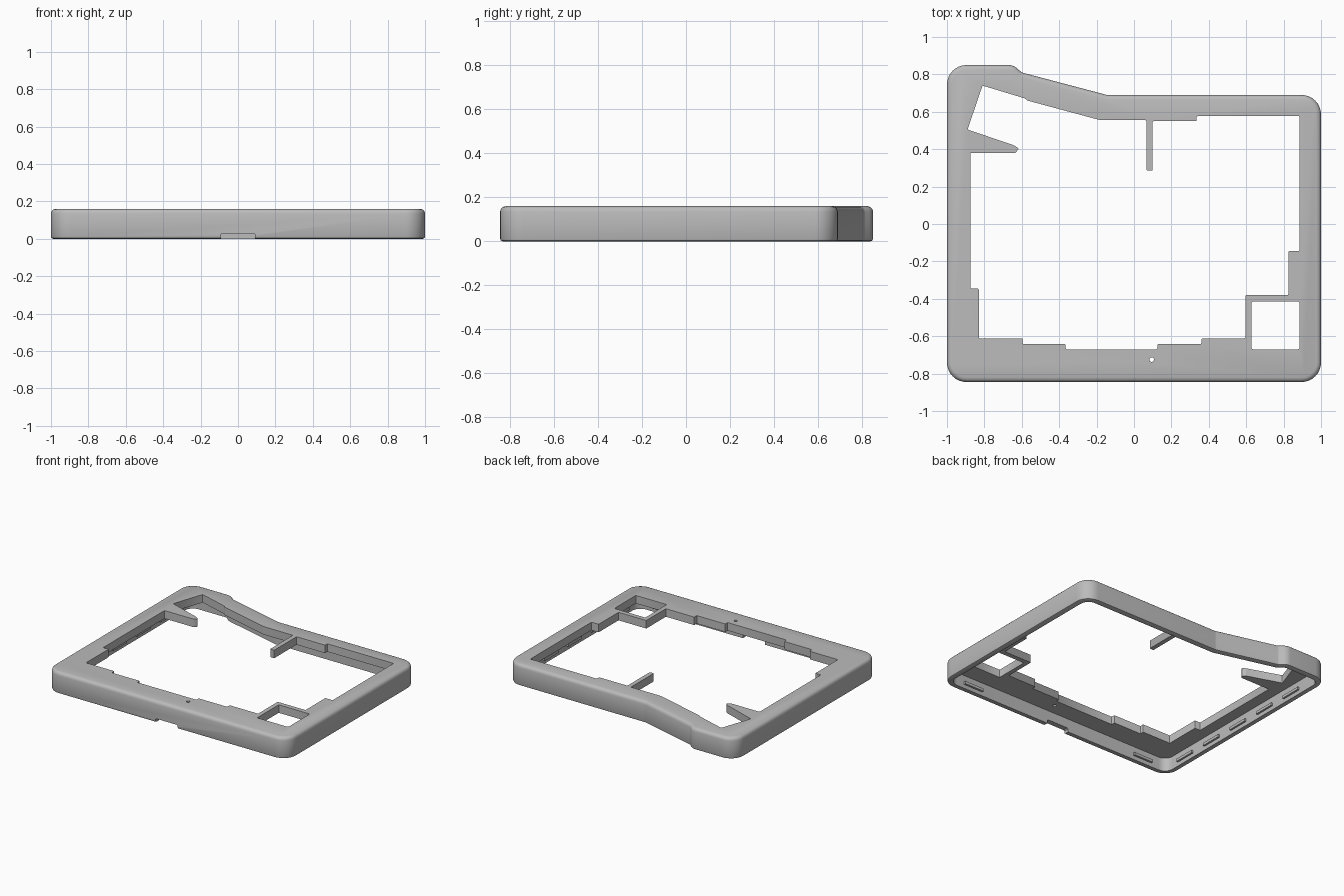
import bpy, bmesh, math
from mathutils import Vector

if "Cube" in bpy.data.objects:
    bpy.data.objects.remove(bpy.data.objects["Cube"])

HEIGHT, PLATE_Z, WALL = 0.16, 0.1, 0.04

grey = bpy.data.materials.new("matte grey plastic")
grey.use_nodes = True
grey.diffuse_color = (0.5, 0.5, 0.5, 1)
grey.node_tree.nodes["Principled BSDF"].inputs["Base Color"].default_value = (0.5, 0.5, 0.5, 1)


def fillet(corners, radius, steps):
    """Round every corner of a closed outline; radius may vary per corner."""
    out = []
    for i, c in enumerate(corners):
        p = Vector(c[:2])
        r = c[2] if len(c) > 2 else radius
        a = (Vector(corners[i - 1][:2]) - p).normalized()
        b = (Vector(corners[(i + 1) % len(corners)][:2]) - p).normalized()
        half = a.angle(b) / 2
        reach = r / math.tan(half)
        centre = p + (a + b).normalized() * (r / math.sin(half))
        start, end = p + a * reach - centre, p + b * reach - centre
        turn = start.angle_signed(end)
        for k in range(steps + 1):
            t = -turn * k / steps
            out.append(centre + Vector((start.x * math.cos(t) - start.y * math.sin(t),
                                        start.x * math.sin(t) + start.y * math.cos(t))))
    return out


def inset(points, d):
    """Move a counter-clockwise outline inwards by d."""
    out = []
    for i, p in enumerate(points):
        e1 = (p - points[i - 1]).normalized()
        e2 = (points[(i + 1) % len(points)] - p).normalized()
        n1, n2 = Vector((-e1.y, e1.x)), Vector((-e2.y, e2.x))
        out.append(p + (n1 + n2) * (d / (1 + n1.dot(n2))))
    return out


def loft(name, points, profile):
    """Solid from an outline and a list of (inset, height) rings."""
    bm = bmesh.new()
    rings = [[bm.verts.new((p.x, p.y, z)) for p in inset(points, d)] for d, z in profile]
    n = len(points)
    for low, high in zip(rings, rings[1:]):
        for i in range(n):
            j = (i + 1) % n
            bm.faces.new((low[i], low[j], high[j], high[i]))
    bm.faces.new(rings[0][::-1])
    bm.faces.new(rings[-1])
    bmesh.ops.recalc_face_normals(bm, faces=bm.faces)
    mesh = bpy.data.meshes.new(name)
    bm.to_mesh(mesh)
    bm.free()
    mesh.materials.append(grey)
    obj = bpy.data.objects.new(name, mesh)
    bpy.context.collection.objects.link(obj)
    return obj


def rect(x0, x1, y0, y1):
    return [(x0, y0), (x1, y0), (x1, y1), (x0, y1)]


def carve(target, cutter):
    bpy.context.view_layer.objects.active = target
    mod = target.modifiers.new("cut", 'BOOLEAN')
    mod.operation, mod.solver, mod.object = 'DIFFERENCE', 'EXACT', cutter
    bpy.ops.object.modifier_apply(modifier=mod.name)
    bpy.data.objects.remove(cutter)


# Outer shell with rounded top and bottom edges
outline = fillet([(-1, -0.845), (1, -0.845), (1, 0.69), (-0.145, 0.69, 0.05),
                  (-0.6, 0.81, 0.03), (-0.645, 0.85, 0.07), (-1, 0.85)], 0.105, 8)
shell = loft("case_frame", outline, [(0.012, 0), (0.003, 0.004), (0, 0.012), (0, 0.135),
                                     (0.004, 0.148), (0.012, 0.156), (0.025, HEIGHT)])

# Hollow underside
carve(shell, loft("cavity", outline, [(WALL, -0.1), (WALL, PLATE_Z)]))

# Main opening, with its steps, tongue and pointed spur
opening = [(-0.81, 0.74), (-0.89, 0.505), (-0.64, 0.42), (-0.615, 0.402), (-0.635, 0.38),
           (-0.875, 0.38), (-0.875, -0.345), (-0.83, -0.345), (-0.83, -0.612),
           (-0.595, -0.612), (-0.595, -0.642), (-0.365, -0.642), (-0.365, -0.67),
           (0.125, -0.67), (0.125, -0.642), (0.36, -0.642), (0.36, -0.612),
           (0.595, -0.612), (0.595, -0.38), (0.825, -0.38), (0.825, -0.145),
           (0.885, -0.145), (0.885, 0.577), (0.335, 0.577), (0.335, 0.55),
           (0.1, 0.55), (0.1, 0.285), (0.067, 0.285), (0.067, 0.555), (-0.18, 0.555),
           (-0.57, 0.66), (-0.585, 0.672)]
carve(shell, loft("opening", fillet(opening, 0.006, 2), [(0, -0.1), (0, 0.3)]))

# Square window, pin hole and cable notch
window = fillet(rect(0.628, 0.885, -0.67, -0.415), 0.008, 2)
carve(shell, loft("window", window, [(0, -0.1), (0, 0.3)]))
pin = fillet(rect(0.083, 0.107, -0.737, -0.713), 0.0115, 4)
carve(shell, loft("pin_hole", pin, [(0, -0.1), (0, 0.3)]))
notch = [Vector(p) for p in rect(-0.092, 0.092, -0.95, -0.78)]
carve(shell, loft("cable_notch", notch, [(0, -0.1), (0, 0.022), (0.007, 0.029)]))

# Snap ridges along the inner walls
for i in range(5):
    y = -0.6 + i * 0.28
    for side, x in (("right", -0.955), ("left", 0.955)):
        if side == "left" and y > 0.5:
            continue
        ridge = [Vector(p) for p in rect(x - 0.009, x + 0.009, y - 0.08, y + 0.08)]
        loft(f"{side}_snap_ridge_{i + 1}", ridge, [(0, 0.03), (0, 0.05)])
for i, x in enumerate((-0.75, 0.75)):
    ridge = [Vector(p) for p in rect(x - 0.08, x + 0.08, -0.81, -0.79)]
    loft(f"front_snap_ridge_{i + 1}", ridge, [(0, 0.03), (0, 0.05)])

# Smooth rounded edges, crisp corners
bpy.ops.object.select_all(action='DESELECT')
shell.select_set(True)
bpy.context.view_layer.objects.active = shell
bpy.ops.object.shade_smooth_by_angle(angle=math.radians(32))
